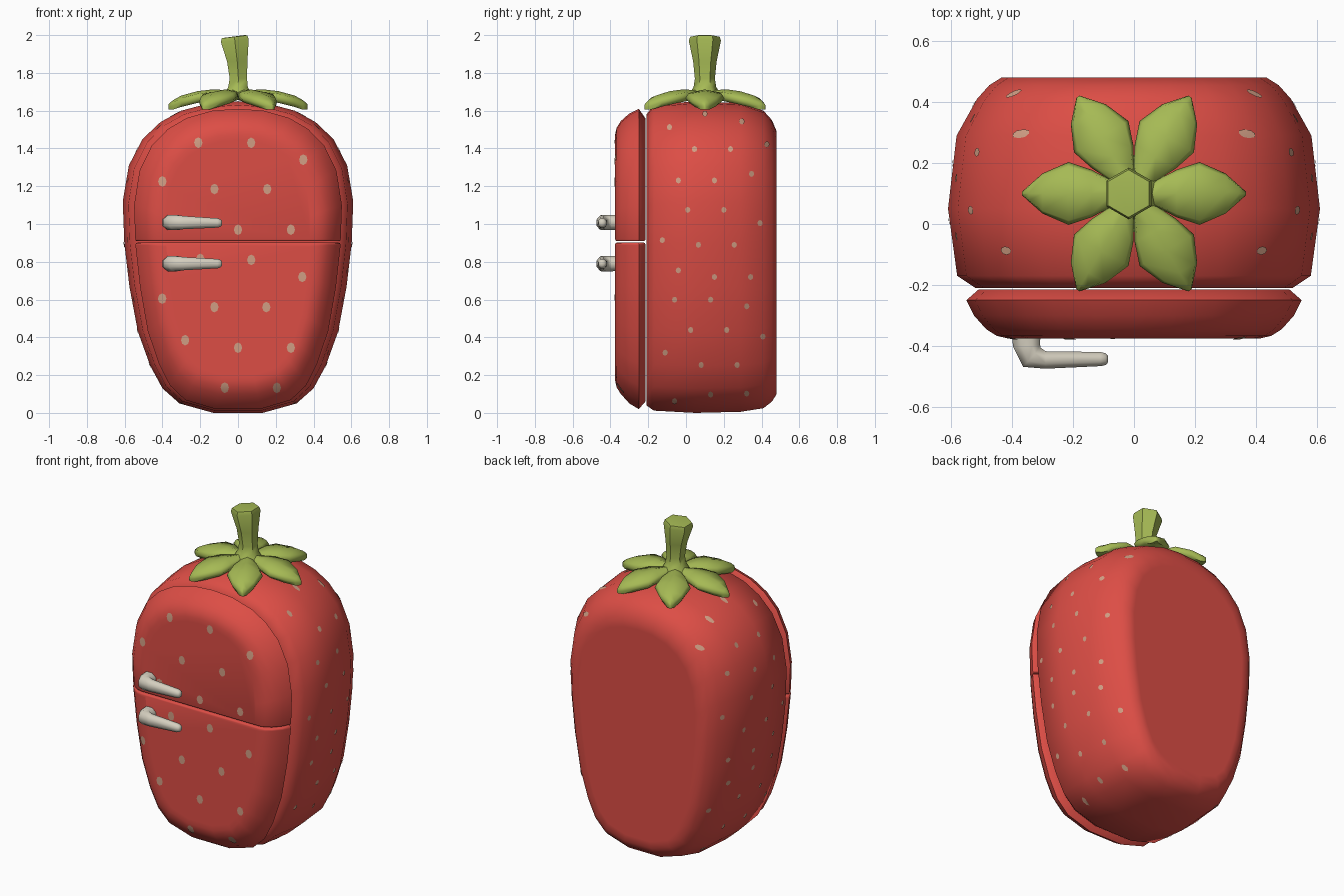
import bpy, bmesh, math
from mathutils import Vector
from mathutils.bvhtree import BVHTree

if "Cube" in bpy.data.objects:
    bpy.data.objects.remove(bpy.data.objects["Cube"])


def material(name, rgb):
    m = bpy.data.materials.new(name)
    m.diffuse_color = (*rgb, 1)
    m.use_nodes = True
    m.node_tree.nodes["Principled BSDF"].inputs["Base Color"].default_value = m.diffuse_color
    return m


RED = material("strawberry red", (0.72, 0.075, 0.06))
GREEN = material("leaf green", (0.38, 0.49, 0.09))
CREAM = material("seed cream", (0.63, 0.34, 0.23))
GREY = material("handle grey", (0.66, 0.62, 0.52))


def finish(bm, name, mat, angle=55, recalc=True):
    if recalc:
        bmesh.ops.recalc_face_normals(bm, faces=bm.faces[:])
    me = bpy.data.meshes.new(name)
    bm.to_mesh(me)
    me.materials.append(mat)
    for p in me.polygons:
        p.use_smooth = True
    me.set_sharp_from_angle(angle=math.radians(angle))
    ob = bpy.data.objects.new(name, me)
    bpy.context.collection.objects.link(ob)
    return ob


def loft(bm, rings):
    """Skin closed rings of points and cap both ends."""
    vs = [[bm.verts.new(p) for p in r] for r in rings]
    n = len(vs[0])
    for a, b in zip(vs, vs[1:]):
        for i in range(n):
            j = (i + 1) % n
            bm.faces.new((a[i], a[j], b[j], b[i]))
    bm.faces.new(vs[0])
    bm.faces.new(vs[-1][::-1])


# strawberry silhouette: half width, height
HALF = [(0.13, 0.0), (0.31, 0.05), (0.40, 0.13), (0.465, 0.25), (0.53, 0.43),
        (0.575, 0.67), (0.602, 0.9), (0.61, 1.12), (0.578, 1.31), (0.505, 1.45),
        (0.41, 1.54), (0.30, 1.60), (0.15, 1.64)]
OUTLINE = HALF + [(0, 1.65)] + [(-x, z) for x, z in reversed(HALF)]


def silhouette(y, w, z0, z1):
    return [(x * w / 0.61, y, z0 + (z1 - z0) * z / 1.65) for x, z in OUTLINE]


# cabinet body
bm = bmesh.new()
loft(bm, [silhouette(*r) for r in [
    (-0.21, 0.48, 0.08, 1.54), (-0.21, 0.52, 0.04, 1.58), (-0.17, 0.58, 0.012, 1.63),
    (0.05, 0.61, 0, 1.65), (0.29, 0.582, 0.006, 1.64), (0.41, 0.515, 0.025, 1.60),
    (0.455, 0.475, 0.06, 1.55), (0.48, 0.435, 0.10, 1.49), (0.48, 0.40, 0.14, 1.45)]])
finish(bm, "fridge_body", RED)
body_tree = BVHTree.FromBMesh(bm)

# two doors: one full door shell cut at the split
door_trees = []
for name, z, side in (("upper_door", 0.909, 1), ("lower_door", 0.901, -1)):
    bm = bmesh.new()
    loft(bm, [silhouette(*r) for r in [
        (-0.215, 0.51, 0.06, 1.56), (-0.25, 0.55, 0.02, 1.61), (-0.30, 0.525, 0.05, 1.585),
        (-0.345, 0.485, 0.10, 1.545), (-0.367, 0.45, 0.135, 1.51),
        (-0.375, 0.415, 0.17, 1.475), (-0.375, 0.385, 0.20, 1.445)]])
    bmesh.ops.recalc_face_normals(bm, faces=bm.faces[:])
    res = bmesh.ops.bisect_plane(bm, geom=bm.verts[:] + bm.edges[:] + bm.faces[:],
                                 plane_co=(0, 0, z), plane_no=(0, 0, side), clear_inner=True)
    cut = [e for e in res["geom_cut"] if isinstance(e, bmesh.types.BMEdge)]
    bmesh.ops.holes_fill(bm, edges=cut, sides=0)
    bmesh.ops.bevel(bm, geom=cut, offset=0.009, segments=2, profile=0.5,
                    affect='EDGES', clamp_overlap=True)
    finish(bm, name, RED)
    door_trees.append(BVHTree.FromBMesh(bm))

# seeds: thin discs projected on the surface
FRONT = [(-.21, 1.43), (.07, 1.43), (.345, 1.34), (-.4, 1.225), (-.125, 1.185), (.155, 1.185),
         (-.28, 1.0), (0, .97), (.28, .97), (-.2, .815), (.07, .81), (.34, .72), (-.4, .605),
         (-.125, .56), (.15, .56), (-.28, .385), (0, .345), (.28, .345), (-.07, .135), (.205, .135)]
SIDE = [(-.087, 1.51), (.10, 1.58), (.295, 1.54), (.045, 1.395), (.235, 1.395), (.425, 1.42),
        (.345, 1.265), (-.04, 1.23), (.15, 1.23), (.01, 1.075), (.2, 1.075), (.39, 1.005),
        (-.125, .915), (.065, .89), (.255, .89), (-.04, .755), (.15, .72), (.34, .72),
        (-.06, .6), (.13, .6), (.32, .565), (.025, .44), (.215, .44), (.405, .405),
        (-.11, .32), (.08, .255), (.27, .255), (.13, .1), (.32, .105), (-.06, .065)]


def seed(bm, trees, origin, direction, across, ra, rz):
    d = Vector(direction)
    offs = [(0, 0)] + [(ra * math.cos(t * math.pi / 4), rz * math.sin(t * math.pi / 4))
                       for t in range(8)]
    pts = []
    for a, h in offs:
        o = Vector(origin) + Vector(across) * a + Vector((0, 0, h))
        hits = [t.ray_cast(o, d) for t in trees]
        hits = [h for h in hits if h[0] is not None]
        if not hits:
            return
        co, no = min(hits, key=lambda h: h[3])[:2]
        pts.append(co + (no if no.dot(d) < 0 else -no) * 0.004)
    vs = [bm.verts.new(p) for p in pts]
    for i in range(8):
        f = bm.faces.new((vs[0], vs[1 + i], vs[1 + (i + 1) % 8]))
        f.normal_update()
        if f.normal.dot(d) > 0:
            f.normal_flip()


bm = bmesh.new()
for x, z in FRONT:
    seed(bm, door_trees, (x, -2, z), (0, 1, 0), (1, 0, 0), 0.022, 0.028)
finish(bm, "door_seeds", CREAM, recalc=False)
bm = bmesh.new()
for s in (1, -1):
    for y, z in SIDE:
        seed(bm, [body_tree], (2 * s, y, z), (-s, 0, 0), (0, 1, 0), 0.014, 0.016)
finish(bm, "side_seeds", CREAM, recalc=False)


# door handles: tapered bent bars (x, y, direction angle, half depth, half height)
def handle(name, z0, slope):
    bm = bmesh.new()
    rings = []
    for x, y, ang, rd, rh in [(-.355, -.35, -90, .052, .042), (-.352, -.40, -85, .048, .044),
                              (-.335, -.437, -42, .046, .044), (-.29, -.446, 0, .031, .038),
                              (-.11, -.443, 2, .025, .027), (-.093, -.443, 2, .021, .022),
                              (-.085, -.443, 2, .011, .012)]:
        a = math.radians(ang)
        nx, ny = -math.sin(a), math.cos(a)
        z = z0 + slope * (x + 0.35)
        rings.append([(x + nx * rd * math.cos(t), y + ny * rd * math.cos(t), z + rh * math.sin(t))
                      for t in [math.pi * (k + 0.5) / 4 for k in range(8)]])
    loft(bm, rings)
    finish(bm, name, GREY)


handle("upper_handle", 1.008, -0.01)
handle("lower_handle", 0.79, 0.0)

# leaf crown: six drooping leaves around the top
CY = 0.1
bm = bmesh.new()
for k in range(6):
    a = math.radians(60 * k)
    rings = []
    for r, w, z, t in [(0.0, .022, 1.715, .05), (.07, .042, 1.71, .055), (.14, .078, 1.712, .06),
                       (.215, .103, 1.703, .062), (.30, .066, 1.68, .06), (.345, .026, 1.655, .05),
                       (.367, .006, 1.635, .028)]:
        sec = [(-w, z - t * .6), (-w * .86, z - t * .22), (0, z), (w * .86, z - t * .22),
               (w, z - t * .6), (w * .8, z - t), (-w * .8, z - t)]
        rings.append([(r * math.cos(a) - s * math.sin(a), CY + r * math.sin(a) + s * math.cos(a), h)
                      for s, h in sec])
    loft(bm, rings)
finish(bm, "leaf_crown", GREEN, 70)

# hexagonal stem, flared at both ends
bm = bmesh.new()
loft(bm, [[(x + r * math.cos(t), CY + r * math.sin(t), z + tilt * math.cos(t))
           for t in [math.pi * (i + 0.5) / 3 for i in range(6)]]
          for x, r, z, tilt in [(0, .085, 1.685, 0), (0, .06, 1.725, 0), (.002, .053, 1.77, 0),
                                (-.004, .062, 1.86, 0), (-.017, .085, 1.97, .008),
                                (-.018, .078, 1.991, .009), (-.018, .06, 1.993, .008)]])
finish(bm, "stem", GREEN)
